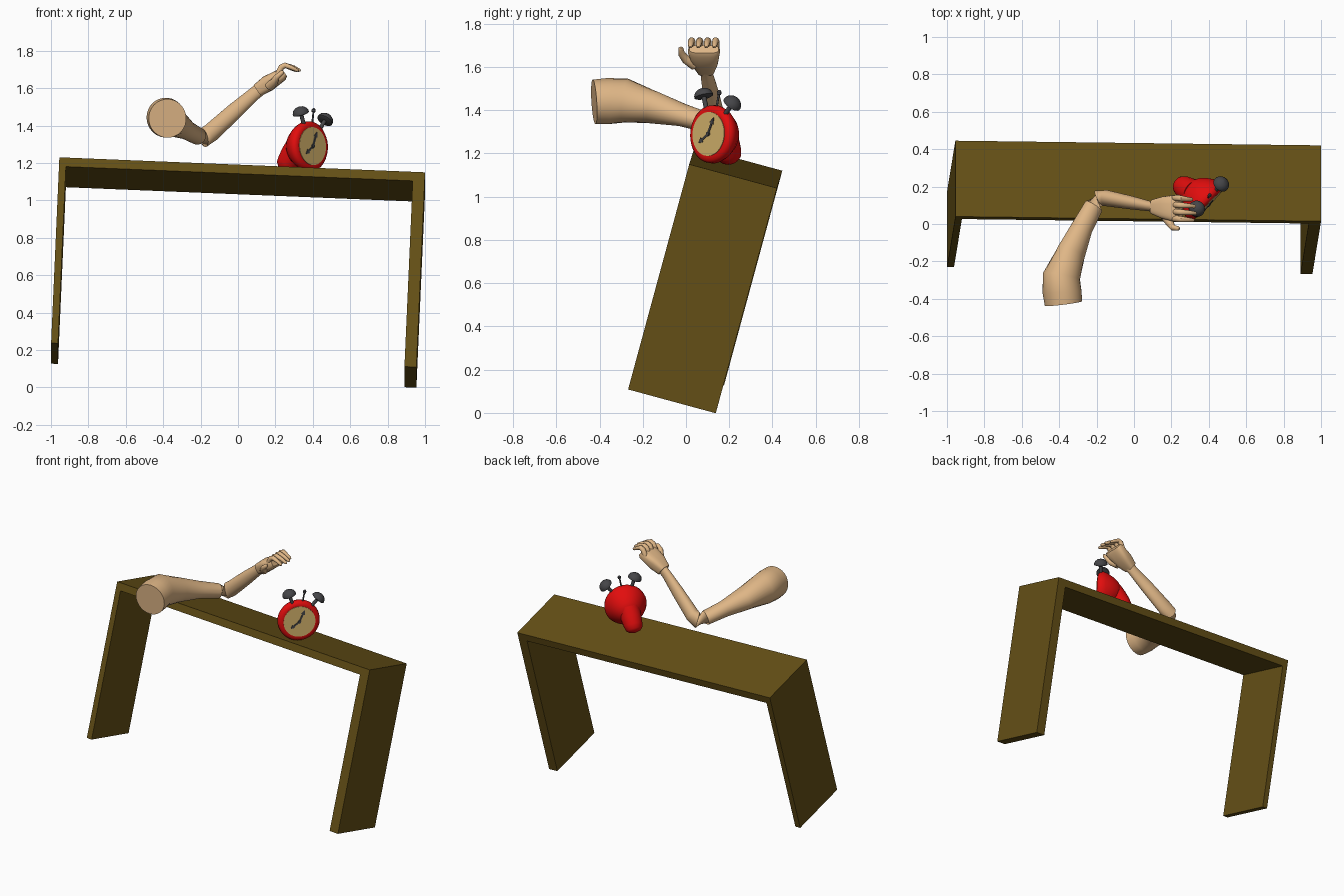
import bpy, bmesh, math
from mathutils import Vector as V

if "Cube" in bpy.data.objects:
    bpy.data.objects.remove(bpy.data.objects["Cube"])


def material(name, rgb):
    m = bpy.data.materials.new(name)
    m.diffuse_color = (*rgb, 1)
    m.use_nodes = True
    m.node_tree.nodes["Principled BSDF"].inputs["Base Color"].default_value = m.diffuse_color
    return m


WOOD = material("dark wood", (0.13, 0.08, 0.008))
SKIN = material("skin", (0.74, 0.47, 0.24))
RED = material("red enamel", (0.76, 0.004, 0.004))
CREAM = material("cream dial", (0.66, 0.45, 0.15))
GREY = material("dark grey metal", (0.06, 0.06, 0.065))


def finish(name, bm, mat):
    bmesh.ops.recalc_face_normals(bm, faces=bm.faces)
    me = bpy.data.meshes.new(name)
    bm.to_mesh(me)
    bm.free()
    me.materials.append(mat)
    ob = bpy.data.objects.new(name, me)
    bpy.context.collection.objects.link(ob)
    return ob


def loft(name, rings, mat, side=(0.3, 1, 0.1), n=24, power=1.0):
    """Skin rings of (centre, radius along side, radius across); power < 1 squares them."""
    bm = bmesh.new()
    pts = [V(r[0]) for r in rings]
    loops = []
    for i, (c, a, b) in enumerate(rings):
        t = V()
        if i:
            t += (pts[i] - pts[i - 1]).normalized()
        if i < len(pts) - 1:
            t += (pts[i + 1] - pts[i]).normalized()
        t.normalize()
        x = V(side)
        x = (x - t * x.dot(t)).normalized()
        y = t.cross(x)
        loop = []
        for k in range(n):
            q = 2 * math.pi * (k + 0.5) / n
            cs, sn = math.cos(q), math.sin(q)
            cs = math.copysign(abs(cs) ** power, cs)
            sn = math.copysign(abs(sn) ** power, sn)
            loop.append(bm.verts.new(pts[i] + x * a * cs + y * b * sn))
        loops.append(loop)
    for p, q in zip(loops, loops[1:]):
        for k in range(n):
            bm.faces.new((p[k], p[(k + 1) % n], q[(k + 1) % n], q[k]))
    bm.faces.new(loops[0])
    bm.faces.new(loops[-1])
    return finish(name, bm, mat)


def lathe(name, origin, axis, profile, mat, n=32):
    """Round part from (distance along axis, radius) pairs."""
    axis = V(axis).normalized()
    side = axis.orthogonal()
    return loft(name, [(origin + axis * t, r, r) for t, r in profile], mat, side, n)


# ---- Table: a tilted U-shaped board profile swept through its depth
U = V((0.999, -0.0128, -0.041)).normalized()
D = V((0, 0.965, -0.262)).normalized()
W = U.cross(D).normalized()
corner = V((-0.955, 0.04, 1.23))
L, T = 1.957, 0.05
profile = [(0, 0), (L, 0), (L, -1.08), (L - 0.064, -1.08), (L - 0.064, -T),
           (0.037, -T), (0.037, -1.03), (0, -1.03)]
bm = bmesh.new()
base = bm.faces.new([bm.verts.new(corner + U * u + W * w) for u, w in profile])
ext = bmesh.ops.extrude_face_region(bm, geom=[base])
bmesh.ops.translate(bm, vec=D * 0.42,
                    verts=[g for g in ext["geom"] if isinstance(g, bmesh.types.BMVert)])
finish("table", bm, WOOD)

# ---- Clock frame: S = right, UP = up, N = out of the dial
S = V((0.69, 0.70, -0.20)).normalized()
N = S.cross(V((0.10, 0.17, 0.97))).normalized()
UP = N.cross(S)
C = V((0.398, 0.105, 1.29))


def on_clock(s, u, n=0.0):
    return C + S * s + UP * u + N * n


# Clock body, dial and rear stand
lathe("clock_body", C, N, [(-0.155, 0.004), (-0.148, 0.04), (-0.13, 0.07), (-0.10, 0.098),
                           (-0.06, 0.125), (-0.035, 0.135), (-0.015, 0.133),
                           (-0.003, 0.122), (0, 0.108)], RED, 40)
lathe("clock_dial", C, N, [(-0.002, 0.102), (0.003, 0.102)], CREAM, 40)
top, end = V((0.325, 0.165, 1.295)), V((0.268, 0.197, 1.205))
axis = end - top
lathe("clock_stand", top, axis, [(0, 0.068), (0.06, 0.066), (axis.length, 0.06),
                                 (axis.length + 0.03, 0.052), (axis.length + 0.045, 0.036),
                                 (axis.length + 0.053, 0.004)], RED, 24)


# Clock hands with arrow-shaped ends
def hand(name, angle, length):
    a = math.radians(angle)
    d = (math.sin(a), math.cos(a))
    out = [(-0.012, 0.005), (length * 0.65, 0.005), (length * 0.66, 0.013), (length, 0.001)]
    bm = bmesh.new()
    outline = [(t, w) for t, w in out] + [(t, -w) for t, w in reversed(out)]
    f = bm.faces.new([bm.verts.new(on_clock(d[0] * t + d[1] * w, d[1] * t - d[0] * w, 0.004))
                      for t, w in outline])
    ext = bmesh.ops.extrude_face_region(bm, geom=[f])
    bmesh.ops.translate(bm, vec=N * 0.004,
                        verts=[g for g in ext["geom"] if isinstance(g, bmesh.types.BMVert)])
    finish(name, bm, GREY)


hand("minute_hand", 12, 0.082)
hand("hour_hand", 222, 0.07)
lathe("hand_pivot", C, N, [(0.002, 0.011), (0.010, 0.009)], GREY, 16)

# Bells on stems, and the hammer between them
for label, sign in (("left", -1), ("right", 1)):
    axis = (S * sign * 0.50 + UP * 0.86).normalized()
    o = on_clock(0, 0, -0.02)
    lathe(label + "_bell_stem", o, axis, [(0.11, 0.011), (0.20, 0.011)], GREY, 12)
    lathe(label + "_bell", o, axis, [(0.180, 0.036), (0.184, 0.044), (0.192, 0.044), (0.206, 0.038),
                                     (0.218, 0.024), (0.224, 0.003)], GREY, 24)
lathe("hammer", on_clock(0, 0, -0.02), UP, [(0.12, 0.005), (0.185, 0.005), (0.188, 0.010),
                                            (0.200, 0.011), (0.208, 0.004)], GREY, 12)

# ---- Arm: upper arm, elbow and forearm in one skin
loft("arm", [((-0.377, -0.425, 1.438), 0.101, 0.104), ((-0.385, -0.36, 1.442), 0.104, 0.107),
             ((-0.388, -0.28, 1.444), 0.099, 0.104), ((-0.335, -0.15, 1.412), 0.074, 0.078),
             ((-0.278, -0.02, 1.378), 0.052, 0.059), ((-0.215, 0.095, 1.343), 0.046, 0.052),
             ((-0.185, 0.138, 1.335), 0.047, 0.052), ((-0.145, 0.138, 1.362), 0.043, 0.050),
             ((-0.02, 0.115, 1.475), 0.036, 0.045), ((0.085, 0.095, 1.568), 0.027, 0.036),
             ((0.135, 0.09, 1.608), 0.030, 0.036)], SKIN, side=(0.55, 0.8, 0.2), n=28)

# Palm, boxy and widening to the knuckles
side = (0.1, 1, 0.05)
loft("palm", [((0.105, 0.092, 1.588), 0.040, 0.036), ((0.16, 0.088, 1.625), 0.060, 0.044),
              ((0.235, 0.083, 1.672), 0.074, 0.034), ((0.25, 0.083, 1.682), 0.068, 0.022)],
     SKIN, side=side, n=20, power=0.6)

# Four curled fingers
for i in range(4):
    y = 0.028 + 0.037 * i
    reach = (0.0, 0.012, 0.008, -0.008)[i]
    loft("finger_%d" % (i + 1),
         [((0.215, y, 1.675), 0.016, 0.016), ((0.232, y, 1.712), 0.017, 0.017),
          ((0.252, y - 0.002, 1.722), 0.016, 0.015),
          ((0.285 + reach, y - 0.005, 1.71), 0.013, 0.012),
          ((0.316 + reach, y - 0.008, 1.695), 0.010, 0.009),
          ((0.322 + reach, y - 0.008, 1.692), 0.004, 0.004)], SKIN, side=side, n=12)

# Thumb on the near side
loft("thumb", [((0.17, 0.04, 1.61), 0.026, 0.026), ((0.195, 0.0, 1.635), 0.021, 0.021),
               ((0.208, -0.02, 1.66), 0.016, 0.016), ((0.236, -0.024, 1.684), 0.012, 0.012),
               ((0.243, -0.024, 1.69), 0.005, 0.005)], SKIN, side=(0.8, 0.1, -0.6), n=12)

# Smooth shading with sharp edges kept
bpy.ops.object.select_all(action="SELECT")
bpy.context.view_layer.objects.active = bpy.data.objects["table"]
bpy.ops.object.shade_smooth_by_angle(angle=math.radians(40))
